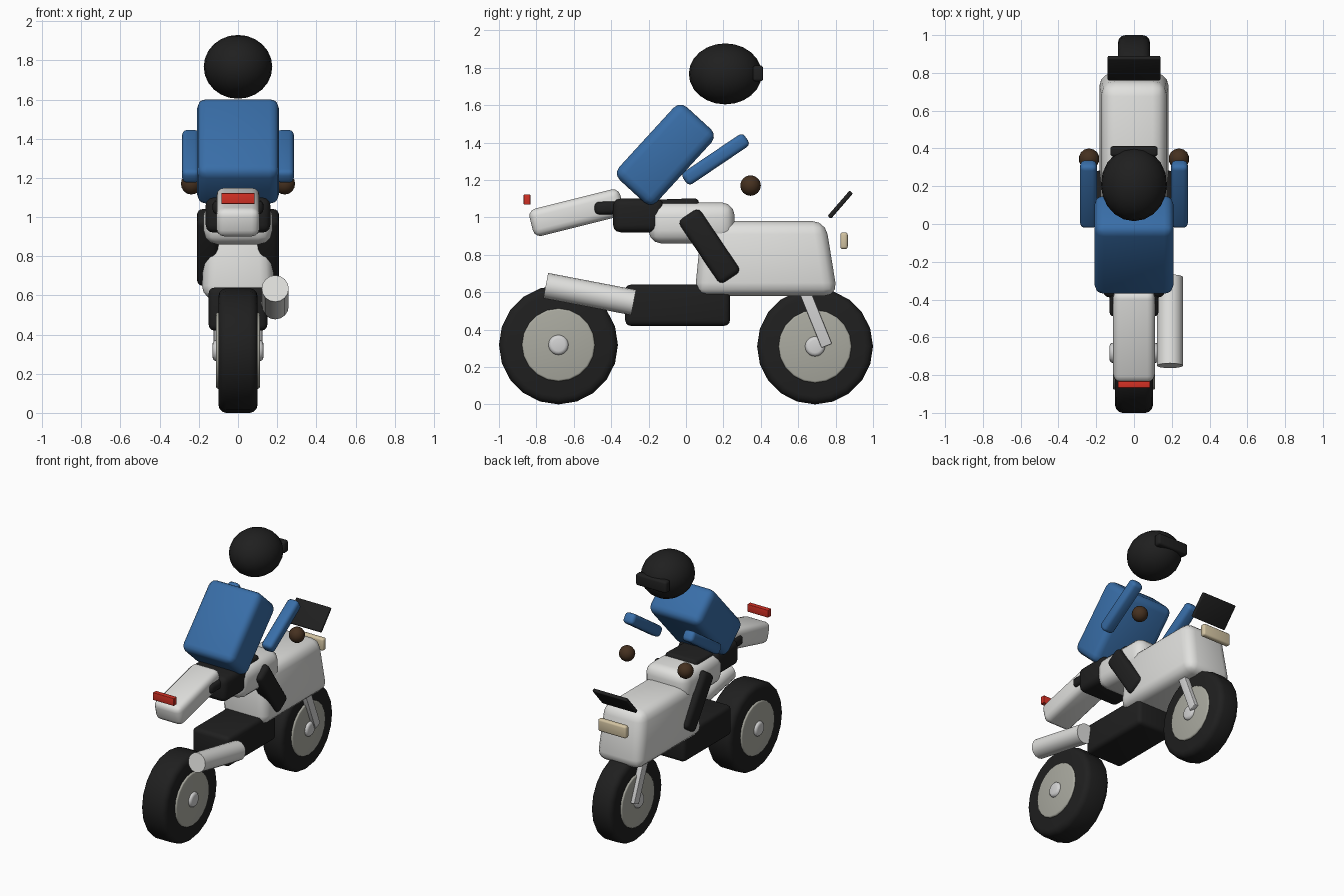
import bpy, bmesh, math
from mathutils import Matrix, Vector

if "Cube" in bpy.data.objects:
    bpy.data.objects.remove(bpy.data.objects["Cube"])


def material(name, rgb):
    m = bpy.data.materials.new(name)
    m.use_nodes = True
    m.diffuse_color = (*rgb, 1)
    bsdf = next(n for n in m.node_tree.nodes if n.type == "BSDF_PRINCIPLED")
    bsdf.inputs["Base Color"].default_value = (*rgb, 1)
    return m


white = material("white_paint", (0.75, 0.75, 0.73))
black = material("black", (0.014, 0.014, 0.014))
blue = material("jacket_blue", (0.04, 0.155, 0.39))
red = material("lamp_red", (0.65, 0.03, 0.018))
cream = material("lamp_cream", (0.65, 0.55, 0.36))
brown = material("glove_brown", (0.06, 0.03, 0.014))
rim_grey = material("rim_grey", (0.4, 0.4, 0.35))
silver = material("silver", (0.65, 0.65, 0.65))


def finish(name, bm, mat, matrix):
    """Turn a bmesh into a placed, smooth-shaded object."""
    bmesh.ops.recalc_face_normals(bm, faces=bm.faces)
    mesh = bpy.data.meshes.new(name)
    bm.to_mesh(mesh)
    bm.free()
    mesh.materials.append(mat)
    ob = bpy.data.objects.new(name, mesh)
    ob.matrix_world = matrix
    bpy.context.collection.objects.link(ob)
    bpy.ops.object.select_all(action="DESELECT")
    ob.select_set(True)
    bpy.context.view_layer.objects.active = ob
    bpy.ops.object.shade_smooth_by_angle(angle=math.radians(40))
    return ob


def bevel(bm, edges, width, segments=3):
    if width:
        bmesh.ops.bevel(bm, geom=edges, offset=width, segments=segments,
                        profile=0.5, affect="EDGES", clamp_overlap=True)


def box(name, mat, centre, size, tilt=0, round_by=0.02, shape=None):
    """Rounded box; tilt turns +y towards +z; shape may move the corners."""
    bm = bmesh.new()
    bmesh.ops.create_cube(bm, size=1)
    for v in bm.verts:
        v.co = Vector(a * b for a, b in zip(v.co, size))
        if shape:
            shape(v.co)
    bevel(bm, bm.edges[:], round_by)
    place = Matrix.Translation(centre) @ Matrix.Rotation(math.radians(tilt), 4, "X")
    return finish(name, bm, mat, place)


def cylinder(name, mat, start, end, radius, sides=20, round_by=0):
    start, end = Vector(start), Vector(end)
    axis = end - start
    bm = bmesh.new()
    bmesh.ops.create_cone(bm, cap_ends=True, segments=sides, radius1=radius,
                          radius2=radius, depth=axis.length)
    rims = [e for e in bm.edges if abs(e.verts[0].co.z - e.verts[1].co.z) < 0.001]
    bevel(bm, rims, round_by)
    place = Matrix.Translation((start + end) / 2) @ axis.to_track_quat("Z", "Y").to_matrix().to_4x4()
    return finish(name, bm, mat, place)


def ball(name, mat, centre, radii, segments, rings):
    bm = bmesh.new()
    bmesh.ops.create_uvsphere(bm, u_segments=segments, v_segments=rings, radius=1)
    bmesh.ops.scale(bm, vec=radii, verts=bm.verts)
    return finish(name, bm, mat, Matrix.Translation(centre))


# Wheels: tyre, rim disc and hub
def wheel(name, y, radius, half):
    for part, mat, r, h, soft in (("tyre", black, radius, half, 0.04),
                                  ("rim", rim_grey, 0.195, half + 0.012, 0.01),
                                  ("hub", silver, 0.054, half + 0.03, 0.02)):
        cylinder(f"{name}_{part}", mat, (-h, y, radius), (h, y, radius), r, 20, soft)


wheel("rear", -0.682, 0.318, 0.1)
wheel("front", 0.69, 0.31, 0.085)


# Main fairing, narrower and shorter at the top
def taper_body(co):
    if co.z > 0:
        co.x *= 0.9
        co.y += -0.065 if co.y > 0 else 0.04


box("fairing", white, (0, 0.428, 0.78), (0.374, 0.765, 0.4), 0, 0.07, taper_body)
box("fuel_tank", white, (0, 0.03, 0.97), (0.35, 0.46, 0.22), 0, 0.07)
box("tail", white, (0, -0.585, 1.025), (0.22, 0.5, 0.15), 14, 0.04)
box("engine", black, (0, -0.045, 0.53), (0.3, 0.56, 0.22), 0, 0.03)
box("seat", black, (0, -0.21, 1.058), (0.26, 0.56, 0.07), 2, 0.025)
cylinder("exhaust", white, (0.19, -0.75, 0.635), (0.19, -0.28, 0.545), 0.069, 16)

# Lamps and screen
box("tail_lamp", red, (0, -0.85, 1.095), (0.17, 0.035, 0.055), 0, 0.003)
box("headlamp", cream, (0, 0.845, 0.875), (0.23, 0.04, 0.09), 0, 0.014)
box("windscreen", black, (0, 0.825, 1.068), (0.28, 0.18, 0.024), 49, 0.008)

# Rider's body and helmet
box("hips", black, (0, -0.255, 1.01), (0.33, 0.27, 0.18), 0, 0.04)
box("torso", blue, (0, -0.11, 1.335), (0.42, 0.53, 0.275), 47.5, 0.05)
ball("helmet", black, (0, 0.21, 1.767), (0.175, 0.195, 0.163), 20, 12)
box("visor", black, (0, 0.385, 1.77), (0.25, 0.055, 0.085), 0, 0.015)

# Paired parts
for side, s in (("left", 1), ("right", -1)):
    box(f"{side}_fork", silver, (s * 0.105, 0.685, 0.48), (0.04, 0.36, 0.06), -68, 0.004)
    box(f"{side}_leg", black, (s * 0.155, 0.125, 0.845), (0.11, 0.41, 0.135), -56, 0.03)
    box(f"{side}_arm", blue, (s * 0.241, 0.158, 1.31), (0.088, 0.4, 0.078), 34, 0.025)
    ball(f"{side}_glove", brown, (s * 0.238, 0.345, 1.17), (0.055,) * 3, 14, 8)
